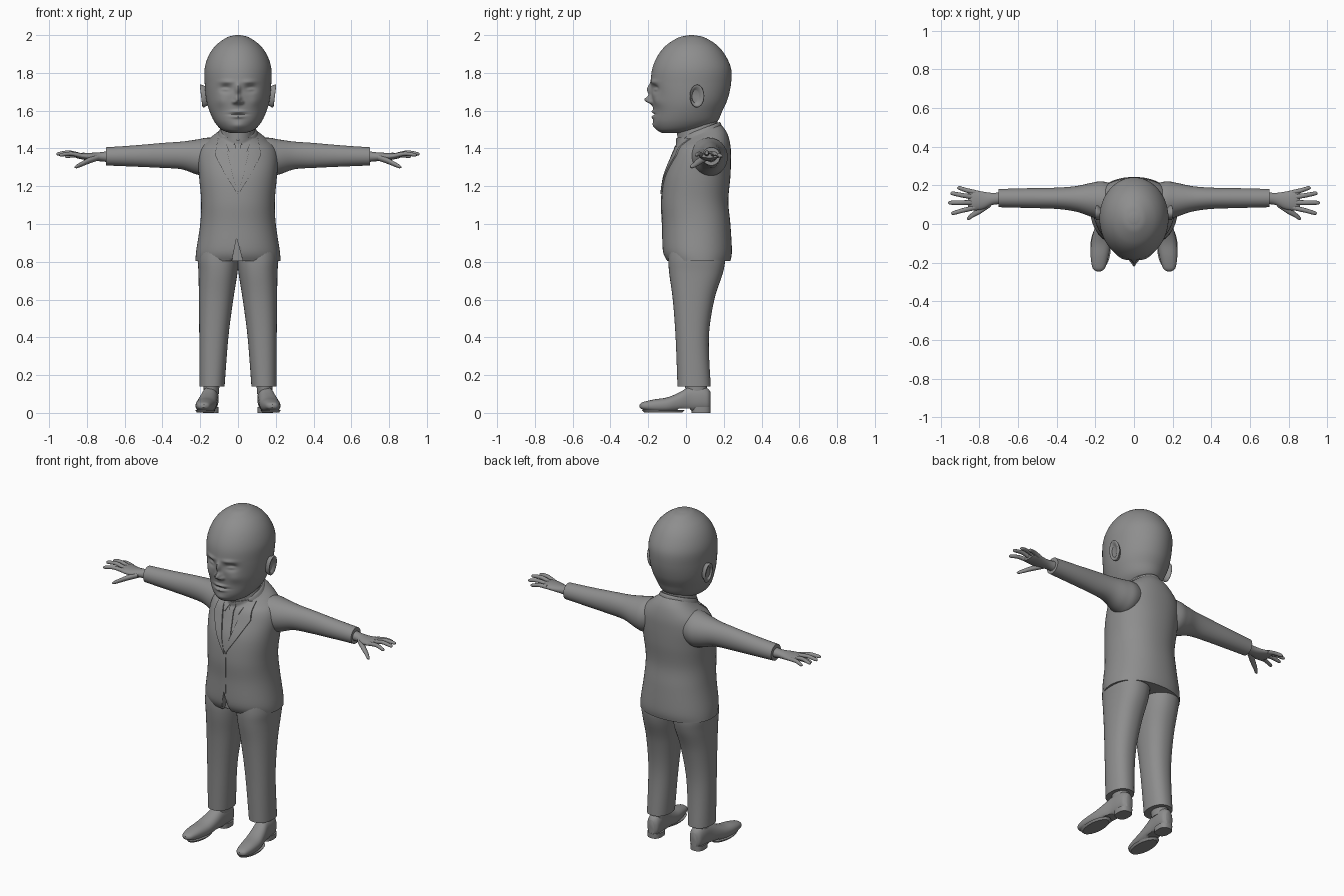
import bpy, bmesh, math
from mathutils import Vector
from mathutils.bvhtree import BVHTree

cube = bpy.data.objects.get("Cube")
if cube:
    bpy.data.objects.remove(cube, do_unlink=True)

GREY = (0.27, 0.27, 0.27, 1)
grey = bpy.data.materials.new("plain grey")
grey.use_nodes = True
grey.diffuse_color = GREY
grey.node_tree.nodes["Principled BSDF"].inputs["Base Color"].default_value = GREY


def finish(name, bm, mirror=False):
    """Turn a bmesh into a smooth shaded object, optionally mirrored in x."""
    bmesh.ops.recalc_face_normals(bm, faces=bm.faces)
    mesh = bpy.data.meshes.new(name)
    bm.to_mesh(mesh)
    bm.free()
    mesh.materials.append(grey)
    mesh.shade_smooth()
    mesh.set_sharp_from_angle(angle=math.radians(42))
    obj = bpy.data.objects.new(name, mesh)
    bpy.context.collection.objects.link(obj)
    if mirror:
        obj.modifiers.new("mirror", 'MIRROR')
    return obj


def spline(keys, steps):
    """Catmull-Rom interpolation of tuples."""
    keys = [list(k) + [0] * (6 - len(k)) for k in keys]
    pad = [keys[0]] + keys + [keys[-1]]
    for i in range(1, len(pad) - 2):
        for s in range(steps):
            t = s / steps
            yield [b + t / 2 * (c - a + t * (2*a - 5*b + 4*c - d + t * (3*b - a - 3*c + d)))
                   for a, b, c, d in zip(*pad[i - 1:i + 3])]
    yield keys[-1]


def loft(name, axis, keys, sides=32, steps=6, power=2.0, mirror=False, shape=None):
    """Skin rings (position, centre a, centre b, radius a, radius b, tilt) along an axis."""
    bm = bmesh.new()
    rings = []
    for pos, ca, cb, ra, rb, tilt in spline(keys, steps):
        ring = []
        for i in range(sides):
            ang = math.tau * i / sides
            c, s = math.cos(ang), math.sin(ang)
            a = math.copysign(abs(c) ** (2 / power), c) * ra
            b = math.copysign(abs(s) ** (2 / power), s) * rb
            p = pos + tilt * b
            a, b = a + ca, b + cb
            co = Vector({'x': (p, a, b), 'y': (a, p, b), 'z': (a, b, p)}[axis])
            ring.append(bm.verts.new(shape(co) if shape else co))
        rings.append(ring)
    for low, high in zip(rings, rings[1:]):
        for i in range(sides):
            j = (i + 1) % sides
            bm.faces.new((low[i], low[j], high[j], high[i]))
    bm.faces.new(rings[0])
    bm.faces.new(rings[-1])
    return finish(name, bm, mirror)


# Jacket body, open notch at the lower front
jacket = loft("jacket", 'z', [
    (.805, 0, .0675, .225, .168), (.86, 0, .06, .221, .183), (1, 0, .055, .2, .18),
    (1.12, 0, .047, .195, .177), (1.25, 0, .06, .206, .175), (1.35, 0, .08, .212, .158),
    (1.41, 0, .09, .195, .145, .05), (1.45, 0, .09, .15, .13, .2),
    (1.475, 0, .08, .11, .115, .35), (1.49, 0, .07, .088, .102, .4)],
    sides=64, power=2.2)
loft("jacket_collar", 'z', [
    (1.46, 0, .075, .112, .118, .38), (1.49, 0, .073, .1, .112, .38),
    (1.5, 0, .073, .092, .105, .38)], sides=48)
neck = loft("neck", 'z', [
    (1.38, 0, .06, .084, .095, .3), (1.47, 0, .055, .084, .1, .3), (1.6, 0, .05, .085, .1)], sides=48)
shirt_collar = loft("shirt_collar", 'z', [
    (1.44, 0, .062, .092, .106, .38), (1.49, 0, .062, .09, .105, .38),
    (1.512, 0, .062, .087, .102, .38)], sides=48)

# Sleeves and trouser legs
loft("sleeve", 'x', [
    (.08, .11, 1.37, .085, .085), (.16, .12, 1.355, .1, .102), (.22, .125, 1.355, .088, .092),
    (.3, .13, 1.363, .066, .073), (.4, .133, 1.363, .055, .066),
    (.55, .134, 1.36, .051, .056), (.7, .134, 1.358, .047, .048)], mirror=True)
loft("trouser_leg", 'z', [
    (.14, .138, .043, .067, .088), (.4, .128, .033, .077, .088), (.6, .116, .04, .091, .11),
    (.74, .106, .053, .103, .142), (.82, .105, .057, .108, .15), (.92, .1, .057, .1, .14)],
    power=2.25, sides=40, mirror=True)

# Shoes
def flat_sole(co):
    co.z = max(co.z, .002 + (.02 if -.04 < co.y < .02 else .008))
    return co

loft("shoe", 'y', [
    (-.245, .182, .036, .01, .008), (-.228, .182, .037, .032, .02), (-.17, .178, .038, .046, .033),
    (-.1, .17, .042, .052, .04), (-.04, .16, .056, .049, .05), (.02, .15, .072, .043, .066),
    (.08, .145, .075, .042, .067), (.115, .143, .07, .036, .058), (.13, .142, .065, .02, .045)],
    power=2.3, mirror=True, shape=flat_sole)
loft("shoe_sole", 'z', [(.002, .173, -.12, .045, .1), (.014, .173, -.12, .053, .112)],
     steps=1, mirror=True)
loft("shoe_heel", 'z', [(0, .144, .08, .04, .05), (.03, .144, .08, .042, .051)],
     steps=1, power=2.6, mirror=True)
loft("ankle", 'z', [(.1, .142, .055, .04, .055), (.18, .14, .05, .045, .06)],
     steps=1, mirror=True)

# Hands: palm, four fingers and a thumb
loft("palm", 'x', [
    (.68, .134, 1.357, .031, .03), (.73, .13, 1.356, .031, .024), (.78, .122, 1.356, .045, .021),
    (.83, .123, 1.36, .053, .017), (.858, .124, 1.361, .046, .011)], mirror=True)
FINGERS = {"little": (.163, .186, .915, 1.358), "ring": (.138, .158, .95, 1.368),
           "middle": (.111, .11, .962, 1.372), "index": (.085, .057, .946, 1.366)}
for label, (y0, y1, tip, z) in FINGERS.items():
    x0 = .82
    mid = (x0 + tip) / 2
    loft(label + "_finger", 'x', [
        (x0, y0, 1.36, .013, .012), (mid, (y0 + y1) / 2, z + .006, .012, .011),
        (tip - .012, y1, z, .01, .009), (tip, y1, z - .002, .003, .003)],
        sides=16, mirror=True)
loft("thumb", 'x', [
    (.74, .11, 1.352, .02, .016), (.79, .075, 1.335, .019, .016), (.83, .05, 1.316, .015, .013),
    (.853, .033, 1.305, .012, .01), (.865, .027, 1.301, .003, .003)], sides=16, mirror=True)

# Head with the face pushed out of the front: x, z, spread x, spread z, amount
FACE = [
    (.066, 1.716, .03, .02, -.02), (.066, 1.712, .02, .009, .011), (.06, 1.752, .035, .012, .008),
    (0, 1.71, .012, .03, .022), (0, 1.657, .016, .02, .04), (.02, 1.645, .01, .01, .014),
    (.09, 1.65, .03, .03, .007), (0, 1.595, .035, .008, .01), (0, 1.58, .04, .005, -.008),
    (0, 1.567, .03, .008, .01), (0, 1.52, .035, .018, .008)]

def sculpt(co):
    if co.y < 0:
        co.y -= sum(amt * math.exp(-((abs(co.x) - x) / sx) ** 2 - ((co.z - z) / sz) ** 2)
                    for x, z, sx, sz, amt in FACE)
    return co

loft("head", 'z', [
    (1.483, 0, -.06, .045, .07), (1.5, 0, -.03, .088, .125), (1.54, 0, -.005, .124, .168),
    (1.6, 0, .01, .152, .183), (1.66, 0, .02, .168, .2), (1.74, 0, .026, .176, .212),
    (1.82, 0, .03, .177, .209), (1.89, 0, .03, .156, .18), (1.945, 0, .03, .118, .136),
    (1.985, 0, .03, .064, .074), (1.997, 0, .03, .028, .03), (2, 0, .03, .003, .003)],
    sides=160, steps=18, shape=sculpt)

# Ears: a dished disc inside a rolled rim
loft("ear", 'x', [
    (.15, .05, 1.675, .02, .04), (.17, .053, 1.675, .03, .052), (.186, .058, 1.677, .038, .06, .1),
    (.195, .058, 1.678, .036, .058, .12), (.194, .056, 1.678, .028, .047, .12),
    (.184, .05, 1.675, .018, .033, .1)], mirror=True)

# Front details laid on the jacket and collar
bodies = []
for part in (jacket, neck, shirt_collar):
    bodies.append(BVHTree.FromPolygons([v.co for v in part.data.vertices],
                                       [tuple(p.vertices) for p in part.data.polygons]))

def front_y(x, z):
    hits = [tree.ray_cast(Vector((x, -1, z)), Vector((0, 1, 0)))[0] for tree in bodies]
    return min([h.y for h in hits if h], default=0)


def plate(name, rows, thick=.008, mirror=False, across=6, along=8):
    """Thin plate between two edges, each row is (x, z, x, z), wrapped on the front."""
    bm = bmesh.new()
    grid = []
    for r in range((len(rows) - 1) * along + 1):
        i = min(r // along, len(rows) - 2)
        t = r / along - i
        xa, za, xb, zb = [p + (q - p) * t for p, q in zip(rows[i], rows[i + 1])]
        line = []
        for c in range(across + 1):
            u = c / across
            x, z = xa + (xb - xa) * u, za + (zb - za) * u
            line.append(bm.verts.new((x, front_y(x, z) - thick, z)))
        grid.append(line)
    for low, high in zip(grid, grid[1:]):
        for c in range(across):
            bm.faces.new((low[c], low[c + 1], high[c + 1], high[c]))
    front = list(bm.faces)
    back = bmesh.ops.extrude_face_region(bm, geom=front, use_keep_orig=True)
    moved = [g for g in back["geom"] if isinstance(g, bmesh.types.BMVert)]
    bmesh.ops.translate(bm, verts=moved, vec=(0, thick * 1.2, 0))
    return finish(name, bm, mirror)


plate("lapel", [(.07, 1.452, .108, 1.452), (.052, 1.36, .122, 1.365),
                (.028, 1.26, .07, 1.265), (.001, 1.165, .004, 1.16)], mirror=True)
plate("shirt_collar_wing", [(.004, 1.452, .078, 1.462), (.03, 1.41, .062, 1.42),
                            (.042, 1.385, .048, 1.385)], mirror=True)
plate("tie_knot", [(-.022, 1.446, .022, 1.446), (-.014, 1.4, .014, 1.4)], thick=.009)
plate("tie", [(-.013, 1.4, .013, 1.4), (-.028, 1.27, .028, 1.27),
              (-.006, 1.18, .006, 1.18)], thick=.006)
plate("front_edge", [(-.004, 1.17, .01, 1.17), (-.006, .92, .006, .92)], thick=.003)

# Wedge that opens the jacket below the button
bm = bmesh.new()
wedge = [bm.verts.new(p) for p in ((-.035, -.3, .79), (.03, -.3, .79), (-.008, -.3, .925))]
face = bm.faces.new(wedge)
ext = bmesh.ops.extrude_face_region(bm, geom=[face], use_keep_orig=True)
bmesh.ops.translate(bm, verts=[g for g in ext["geom"] if isinstance(g, bmesh.types.BMVert)],
                    vec=(0, .22, 0))
cutter = finish("hem_cutter", bm)
cutter.hide_render = True
cutter.display_type = 'WIRE'
cut = jacket.modifiers.new("hem notch", 'BOOLEAN')
cut.object = cutter
cut.operation = 'DIFFERENCE'
